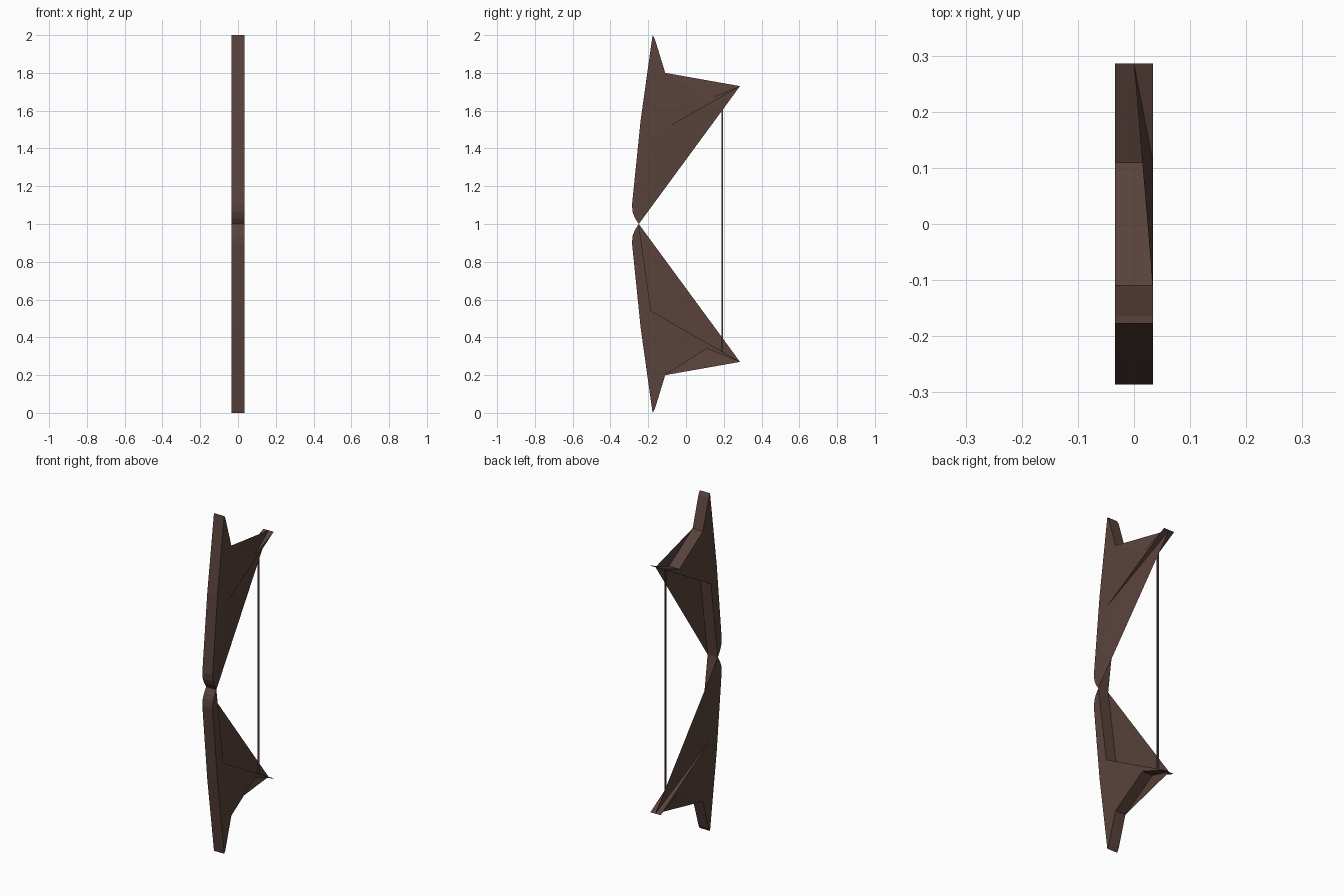
import bpy, bmesh

if "Cube" in bpy.data.objects:
    bpy.data.objects.remove(bpy.data.objects["Cube"])

HALF = 0.0335  # half thickness of the bow

brown = bpy.data.materials.new("dark brown wood")
brown.diffuse_color = (0.10, 0.055, 0.044, 1)
brown.use_nodes = True
brown.node_tree.nodes["Principled BSDF"].inputs["Base Color"].default_value = brown.diffuse_color

# Side profile (y, z) of the upper limb
GRIP, BELLY, HORN = (-0.25, 1.0), (-0.185, 1.46), (0.286, 1.73)
NOTCH, SHOULDER = (0.11, 1.66), (-0.11, 1.80)
PROFILE = [GRIP, BELLY, HORN, NOTCH, SHOULDER, (-0.165, 1.98), (-0.177, 2.0),
           (-0.24, 1.55), (-0.286, 1.10), (-0.282, 1.06), (-0.27, 1.03)]


def finish(bm, name):
    mesh = bpy.data.meshes.new(name)
    bm.to_mesh(mesh)
    bm.free()
    mesh.materials.append(brown)
    obj = bpy.data.objects.new(name, mesh)
    bpy.context.collection.objects.link(obj)


def limb(name, turn):
    """Slab limb; turn = -1 gives the half-turned lower copy."""
    def place(x, p):
        return (x * turn, p[0], 1 + (p[1] - 1) * turn)

    bm = bmesh.new()
    left = [bm.verts.new(place(-HALF, p)) for p in PROFILE]
    right = [bm.verts.new(place(HALF, p)) for p in PROFILE]
    bm.faces.new(left)
    bm.faces.new(right)
    for i in range(len(PROFILE)):
        j = (i + 1) % len(PROFILE)
        bm.faces.new((left[i], left[j], right[j], right[i]))
    bmesh.ops.recalc_face_normals(bm, faces=bm.faces)
    bmesh.ops.triangulate(bm, faces=[f for f in bm.faces if len(f.verts) > 4])

    # Thin webs closing the two hollows on one side, meeting mid-horn
    for a, b in ((GRIP, BELLY), (NOTCH, SHOULDER)):
        corners = [place(HALF, a), place(HALF, b), place(0, HORN)]
        bm.faces.new([bm.verts.new(c) for c in corners])
    finish(bm, name)


limb("upper_limb", 1)
limb("lower_limb", -1)

# Bowstring
bm = bmesh.new()
bmesh.ops.create_cube(bm, size=1)
for v in bm.verts:
    v.co = (v.co.x * 0.008, 0.193 + v.co.y * 0.008, 1 + v.co.z * 1.37)
finish(bm, "bowstring")
